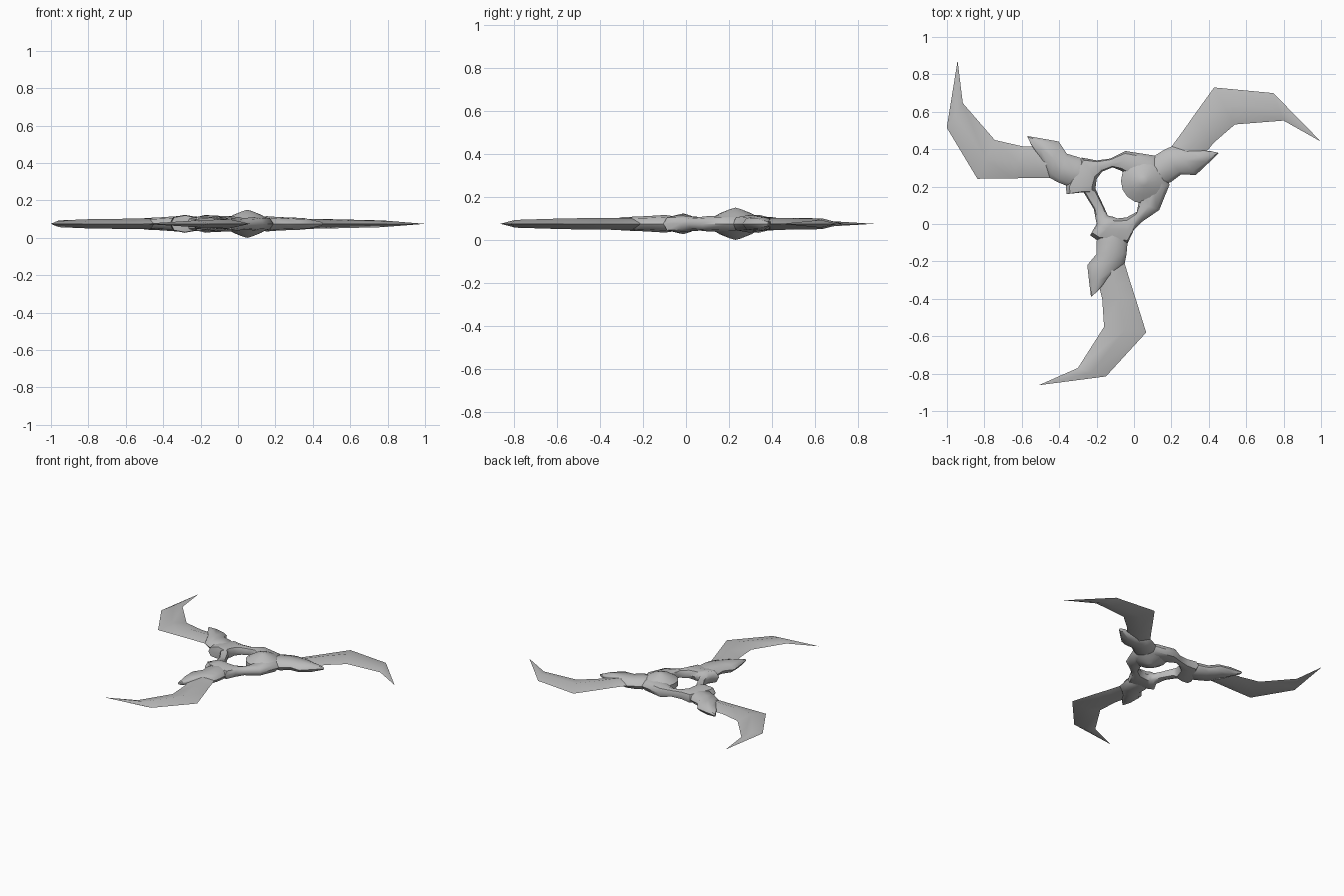
import bpy, bmesh, math
from mathutils import Matrix, Vector

cube = bpy.data.objects.get("Cube")
if cube:
    bpy.data.objects.remove(cube, do_unlink=True)

MID = 0.075  # height of the flat symmetry plane

steel = bpy.data.materials.new("grey_steel")
steel.use_nodes = True
steel.diffuse_color = (0.5, 0.5, 0.5, 1)
steel.node_tree.nodes["Principled BSDF"].inputs["Base Color"].default_value = (0.5, 0.5, 0.5, 1)


def power(v, p):
    return math.copysign(abs(v) ** p, v)


def finish(name, bm, angle):
    bmesh.ops.remove_doubles(bm, verts=bm.verts, dist=0.0005)
    bmesh.ops.recalc_face_normals(bm, faces=bm.faces)
    mesh = bpy.data.meshes.new(name)
    bm.to_mesh(mesh)
    bm.free()
    mesh.materials.append(steel)
    obj = bpy.data.objects.new(name, mesh)
    bpy.context.collection.objects.link(obj)
    bpy.ops.object.select_all(action='DESELECT')
    obj.select_set(True)
    bpy.context.view_layer.objects.active = obj
    bpy.ops.object.shade_smooth_by_angle(angle=math.radians(angle))
    return obj


def loft(name, rows, sides, p=1.0, closed=False, angle=50):
    """Skin cross-sections, each given as outer edge, inner edge and half height."""
    bm = bmesh.new()
    rings = []
    for ox, oy, ix, iy, h in rows:
        a, b = Vector((ox, oy, 0)), Vector((ix, iy, 0))
        ring = []
        for k in range(sides):
            t = math.tau * k / sides
            co = (a + b) / 2 + (a - b) / 2 * power(math.cos(t), p)
            co.z = MID + h * power(math.sin(t), p)
            ring.append(bm.verts.new(co))
        rings.append(ring)
    pairs = list(zip(rings, rings[1:]))
    if closed:
        pairs.append((rings[-1], rings[0]))
    else:
        bm.faces.new(rings[0])
        bm.faces.new(rings[-1])
    for r, s in pairs:
        for k in range(sides):
            n = (k + 1) % sides
            bm.faces.new((r[k], r[n], s[n], s[k]))
    return finish(name, bm, angle)


# Hub: closed ring with two knuckles and a broad seat for the boss
hub_rows = [
    (.115, .365, .0, .24, .04), (-.045, .39, -.07, .285, .042),
    (-.125, .35, -.115, .303, .03), (-.2, .34, -.17, .28, .035),
    (-.28, .355, -.2, .24, .04), (-.365, .2, -.205, .2, .048),
    (-.36, .16, -.205, .185, .045), (-.27, .17, -.2, .175, .035),
    (-.215, .08, -.16, .09, .03), (-.2, .0, -.14, .045, .035),
    (-.235, -.06, -.11, .038, .048), (-.2, -.085, -.09, .03, .045),
    (-.035, -.105, -.04, .035, .04), (0, -.03, .015, .065, .035),
    (.04, .01, .02, .09, .03), (.135, .075, .025, .115, .035),
    (.19, .21, .02, .18, .04),
]
loft("hub_ring", hub_rows, 8, p=0.8, closed=True)

# Boss: lens-shaped spun profile, pointed above and below
bm = bmesh.new()
profile = [(0, .075), (.025, .068), (.075, .048), (.12, .02),
           (.12, -.02), (.075, -.048), (.025, -.068), (0, -.075)]
verts = [bm.verts.new((.05 + r, .23, MID + z)) for r, z in profile]
edges = [bm.edges.new(e) for e in zip(verts, verts[1:])]
bmesh.ops.spin(bm, geom=verts + edges, cent=(.05, .23, 0), axis=(0, 0, 1),
               angle=math.tau, steps=16)
finish("central_boss", bm, 50)

# One blade and its barbed sleeve, drawn for the front arm
blade_rows = [
    (-.04, -.1, -.19, -.1, .028), (-.05, -.21, -.2, -.22, .028),
    (-.02, -.31, -.185, -.34, .028), (.009, -.4, -.17, -.4, .027),
    (.065, -.58, -.16, -.55, .025), (-.15, -.815, -.3, -.77, .018),
    (-.51, -.862, -.51, -.862, 0),
]
sleeve_rows = [
    (-.045, -.05, -.185, -.05, .034), (-.035, -.105, -.2, -.09, .041),
    (-.04, -.16, -.2, -.16, .037), (-.05, -.21, -.25, -.22, .034),
    (-.13, -.285, -.24, -.31, .031), (-.195, -.36, -.23, -.39, .012),
]

# Each arm is a turned copy about the middle of its collar
pivot = Vector((-.118, -.1, 0))
arms = {"front": (pivot, 0),
        "right": (Vector((-.325, .28, 0)), -106.6),
        "left": (Vector((.155, .295, 0)), 127)}
for side, (spot, turn) in arms.items():
    move = (Matrix.Translation(spot) @ Matrix.Rotation(math.radians(turn), 4, 'Z')
            @ Matrix.Translation(-pivot))
    blade = loft(side + "_blade", blade_rows, 4)
    sleeve = loft(side + "_sleeve", sleeve_rows, 8, p=0.8)
    for obj in (blade, sleeve):
        obj.data.transform(move)
